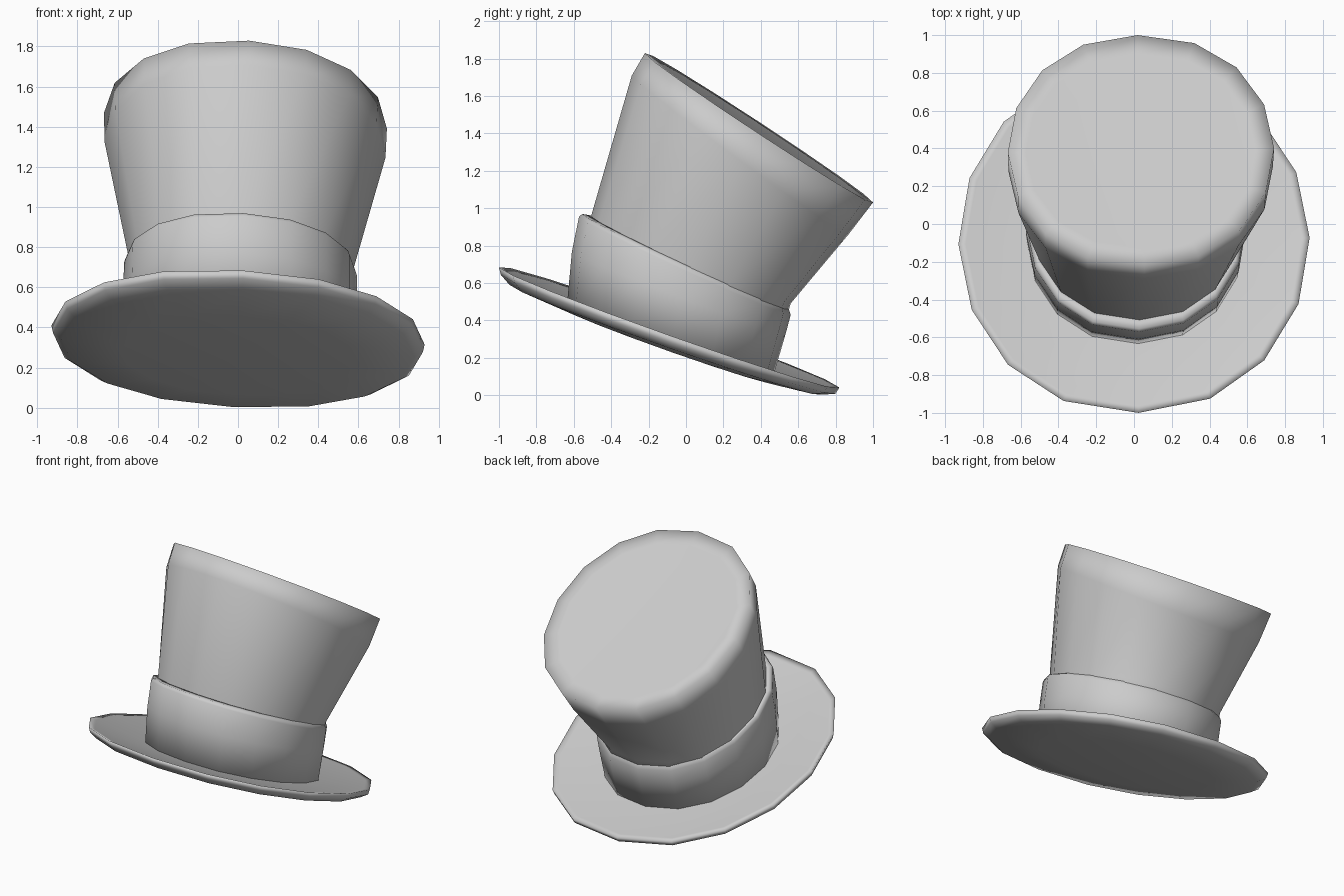
import bpy, bmesh, math

SIDES = 16
ROLL = -0.045  # slight lean of the whole hat toward +x


def loft(name, rings, closed=False):
    """Each ring: front (y, z), back (y, z), centre x, half width in x."""
    bm = bmesh.new()
    loops = []
    for (fy, fz), (by, bz), cx, rx in rings:
        loop = []
        for i in range(SIDES):
            a = 2 * math.pi * i / SIDES + 0.018
            c, s = math.cos(a), math.sin(a)
            s = math.copysign(abs(s) ** 0.91, s)  # fuller sides than a circle
            loop.append(bm.verts.new((
                cx + rx * s,
                (fy + by) / 2 + c * (fy - by) / 2,
                (fz + bz) / 2 + c * (fz - bz) / 2 + ROLL * rx * s)))
        loops.append(loop)
    pairs = list(zip(loops, loops[1:]))
    if closed:
        pairs.append((loops[-1], loops[0]))
    else:
        bm.faces.new(loops[0])
        bm.faces.new(loops[-1])
    for a, b in pairs:
        for i in range(SIDES):
            j = (i + 1) % SIDES
            bm.faces.new((a[i], a[j], b[j], b[i]))
    bmesh.ops.recalc_face_normals(bm, faces=bm.faces)
    for f in bm.faces:
        f.smooth = True
    mesh = bpy.data.meshes.new(name)
    bm.to_mesh(mesh)
    bm.free()
    ob = bpy.data.objects.new(name, mesh)
    bpy.context.collection.objects.link(ob)
    return ob


# Dished brim, from underside round the rim to the top
loft("brim", [
    ((-0.64, 0.455), (0.47, 0.063), 0.0, 0.58),
    ((-0.945, 0.592), (0.735, 0.002), 0.0, 0.88),
    ((-0.99, 0.645), (0.80, 0.007), 0.0, 0.922),
    ((-1.00, 0.685), (0.82, 0.040), 0.0, 0.93),
    ((-0.96, 0.660), (0.78, 0.050), 0.0, 0.89),
    ((-0.60, 0.505), (0.46, 0.135), 0.0, 0.53),
])

# Flared crown with a slanted, slightly sunken top
loft("crown", [
    ((-0.58, 0.49), (0.45, 0.13), 0.00, 0.53),
    ((-0.51, 0.95), (0.56, 0.49), 0.015, 0.56),
    ((-0.29, 1.71), (0.87, 0.86), 0.035, 0.70),
    ((-0.22, 1.83), (1.00, 1.03), 0.037, 0.705),
    ((-0.13, 1.765), (0.90, 1.09), 0.037, 0.61),
])

# Hat band
loft("hat_band", [
    ((-0.58, 0.48), (0.44, 0.13), 0.005, 0.53),
    ((-0.635, 0.50), (0.475, 0.13), 0.008, 0.575),
    ((-0.61, 0.77), (0.535, 0.335), 0.01, 0.582),
    ((-0.572, 0.955), (0.56, 0.43), 0.012, 0.58),
    ((-0.555, 0.97), (0.55, 0.46), 0.012, 0.572),
    ((-0.50, 0.955), (0.54, 0.48), 0.012, 0.55),
], closed=True)
